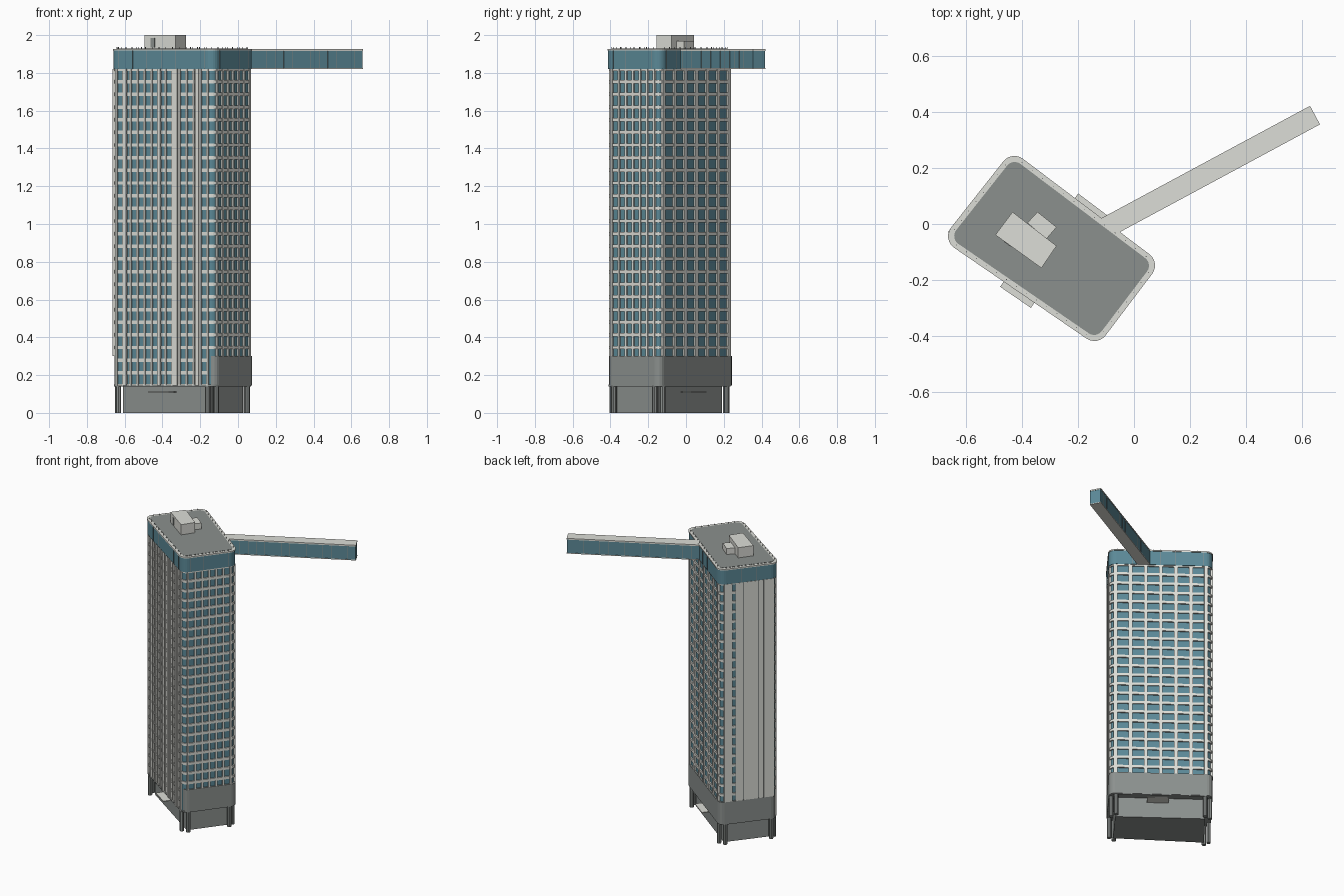
import bpy, bmesh, math
from mathutils import Vector as V

if "Cube" in bpy.data.objects:
    bpy.data.objects.remove(bpy.data.objects["Cube"])


def material(name, rgb):
    m = bpy.data.materials.new(name)
    m.diffuse_color = (*rgb, 1)
    m.use_nodes = True
    m.node_tree.nodes["Principled BSDF"].inputs["Base Color"].default_value = m.diffuse_color
    return m


CONCRETE = material("light concrete", (0.72, 0.725, 0.68))
GRAY = material("mid gray", (0.26, 0.28, 0.27))
GLASS = material("teal glass", (0.105, 0.25, 0.31))

# Tower plan: sharp corners, counter-clockwise. Edges: 0 SW, 1 SE, 2 NE, 3 NW
PLAN = [V((-.685, -.0545)), V((-.130, -.435)), V((.095, -.138)), V((-.435, .262))]
DIR = [(PLAN[(i + 1) % 4] - PLAN[i]).normalized() for i in range(4)]
INW = [V((-d.y, d.x)) for d in DIR]
LEN = [(PLAN[(i + 1) % 4] - PLAN[i]).length for i in range(4)]
Z_SOFFIT, Z_BOX, Z_CROWN, Z_ROOF = .145, .30, 1.82, 1.918


def outline(inset, r, seg=6):
    """Plan inset per edge, with rounded corners."""
    d = inset if isinstance(inset, (list, tuple)) else [inset] * 4
    pts = []
    for i in range(4):
        n1, n2, d1, d2 = INW[i - 1], INW[i], d[i - 1] + r, d[i] + r
        k = n1.dot(n2)
        c = PLAN[i] + n1 * ((d1 - k * d2) / (1 - k * k)) + n2 * ((d2 - k * d1) / (1 - k * k))
        a0 = math.atan2(-n1.y, -n1.x)
        sweep = (math.atan2(-n2.y, -n2.x) - a0) % (2 * math.pi)
        for j in range(seg + 1):
            a = a0 + sweep * j / seg
            pts.append(c + V((math.cos(a), math.sin(a))) * r)
    return pts


def on_edge(i, s0, s1, d0, d1):
    """Rectangle along plan edge i: s along the edge, d inwards."""
    P = PLAN[i]
    return [P + DIR[i] * s + INW[i] * d for s, d in ((s0, d0), (s1, d0), (s1, d1), (s0, d1))]


def build(name, mat, prisms):
    """One object from a list of (outline, z0, z1) prisms."""
    bm = bmesh.new()
    for pts, z0, z1 in prisms:
        lo = [bm.verts.new((p.x, p.y, z0)) for p in pts]
        hi = [bm.verts.new((p.x, p.y, z1)) for p in pts]
        bm.faces.new(lo[::-1])
        bm.faces.new(hi)
        for k in range(len(pts)):
            m = (k + 1) % len(pts)
            bm.faces.new((lo[k], lo[m], hi[m], hi[k]))
    bmesh.ops.recalc_face_normals(bm, faces=bm.faces[:])
    me = bpy.data.meshes.new(name)
    bm.to_mesh(me)
    bm.free()
    me.materials.append(mat)
    ob = bpy.data.objects.new(name, me)
    bpy.context.collection.objects.link(ob)
    return ob


# Ground level: recessed core, corner columns, soffit and entrance canopies
build("ground_core", GRAY, [(outline([.05, .045, .05, .05], .004, 1), 0, Z_SOFFIT)])
columns = []
for i in range(4):
    for s in (.05, LEN[i] - .05):
        c = PLAN[i] + DIR[i] * s + INW[i] * .02
        ring = [c + V((math.cos(a * math.pi / 4), math.sin(a * math.pi / 4))) * .014 for a in range(8)]
        columns.append((ring, 0, Z_SOFFIT))
build("ground_columns", GRAY, columns)
build("soffit", GRAY, [(outline(.007, .04), Z_SOFFIT - .004, Z_SOFFIT + .004)])
build("entrance_canopies", CONCRETE, [(on_edge(0, .267, .40, -.022, .06), .108, .114),
                                      (on_edge(2, .245, .383, -.02, .06), .108, .114)])

# Plain lower band on three sides
build("lower_band", GRAY, [(outline([.018, .004, .004, .004], .036, 4), Z_SOFFIT, Z_BOX)])

# Glass shaft and floor bands; the front bands sit further back
build("tower_glass", GLASS, [(outline(.015, .034), Z_SOFFIT, Z_CROWN)])
ROWS = 25
PITCH = (Z_CROWN - Z_SOFFIT) / ROWS
slabs, front_slabs = [], []
for k in range(ROWS + 1):
    z = Z_SOFFIT + k * PITCH
    z0, z1 = max(z - .009, Z_SOFFIT), min(z + .009, Z_CROWN)
    if z0 > Z_BOX - .03:
        slabs.append((outline([.009, .007, .007, .007], .042), z0, z1))
    else:
        front_slabs.append((on_edge(0, .045, LEN[0] - .045, .009, .03), z0, z1))
build("floor_bands", CONCRETE, slabs)
build("lower_front_bands", CONCRETE, front_slabs)

# Vertical piers: edge, bays, width, bottom
for name, i, bays, w, z0 in (("front_piers", 0, 13, .012, Z_SOFFIT),
                             ("right_piers", 1, 6, .013, Z_BOX),
                             ("back_piers", 2, 6, .024, Z_BOX)):
    a, b = .045, LEN[i] - .045
    build(name, CONCRETE, [(on_edge(i, s - w / 2, s + w / 2, .005, .03), z0, Z_CROWN)
                           for s in (a + (b - a) * k / bays for k in range(bays + 1))])

# Bold fins on the front facade
build("front_fins", CONCRETE, [(on_edge(0, f * LEN[0] - w, f * LEN[0] + w, 0, .03), Z_SOFFIT, Z_CROWN)
                               for f, w in ((.15, .010), (.475, .010), (.63, .014), (.84, .011))])

# Blank left wall: recessed backing with raised panels and a slit of windows
build("left_wall_backing", GRAY, [(on_edge(3, a, b, .0065, .04), Z_BOX, Z_CROWN)
                                  for a, b in ((.04, .095), (.115, LEN[3] - .04))])
build("left_wall_panels", CONCRETE, [(on_edge(3, a, b, .001, .03), Z_BOX, Z_CROWN)
                                     for a, b in ((.038, .093), (.117, .163), (.169, .262),
                                                  (.268, .294), (.300, LEN[3] - .034))])

# Glazed crown with a few thin mullions
build("crown_glass", GLASS, [(outline(.003, .048), Z_CROWN, Z_ROOF)])
mullions = []
for i in range(4):
    n = round((LEN[i] - .12) / .09)
    for k in range(n + 1):
        s = .06 + (LEN[i] - .12) * k / n
        mullions.append((on_edge(i, s - .001, s + .001, .002, .01), Z_CROWN, Z_ROOF))
build("crown_mullions", GRAY, mullions)

# Roof: light parapet, gray deck, railing posts
build("parapet", CONCRETE, [(outline(0, .05), Z_ROOF, 1.927)])
build("roof_deck", GRAY, [(outline(.020, .034), 1.92, 1.9285)])
posts = []
for i in range(4):
    n = round((LEN[i] - .11) / .045)
    for k in range(n + 1):
        s = .055 + (LEN[i] - .11) * k / n
        posts.append((on_edge(i, s - .0015, s + .0015, .012, .014), 1.927, 1.936))
build("railing_posts", GRAY, posts)

# Roof plant rooms
build("plant_room", CONCRETE, [([V((-.433, .043)), V((-.276, -.078)), V((-.33, -.157)), V((-.494, -.039))], 1.92, 2.0)])
build("plant_annex", CONCRETE, [([V((-.344, .043)), V((-.276, -.011)), V((-.312, -.053)), V((-.38, .004))], 1.92, 1.97)])
pa, pb = V((-.494, -.039)), V((-.33, -.157))
pn = V((pb.y - pa.y, pa.x - pb.x)).normalized() * .002
d0, d1 = pa.lerp(pb, .2), pa.lerp(pb, .33)
build("plant_room_door", GRAY, [([d0 + pn, d1 + pn, d1 - pn, d0 - pn], 1.935, 1.985)])

# Sky bridge: glass box between floor and roof slabs, with thin mullions
A, END = V((-.100, -.013)), V((.645, .388))
bd = (END - A).normalized()
bs = V((-bd.y, bd.x))
BL, HW = (END - A).length, .0375


def bridge(s0, s1, w0, w1):
    return [A + bd * s + bs * w for s, w in ((s0, w0), (s1, w0), (s1, w1), (s0, w1))]


build("bridge_glass", GLASS, [(bridge(0, BL - .002, -HW + .002, HW - .002), 1.823, 1.918)])
build("bridge_floor", CONCRETE, [(bridge(0, BL, -HW, HW), 1.82, 1.825)])
build("bridge_roof", CONCRETE, [(bridge(0, BL, -HW, HW), 1.917, 1.926)])
N = 16
build("bridge_mullions", GRAY, [(bridge(BL * k / N - .001, BL * k / N + .001, -HW + .001, HW - .001), 1.825, 1.917)
                                for k in range(1, N)])
